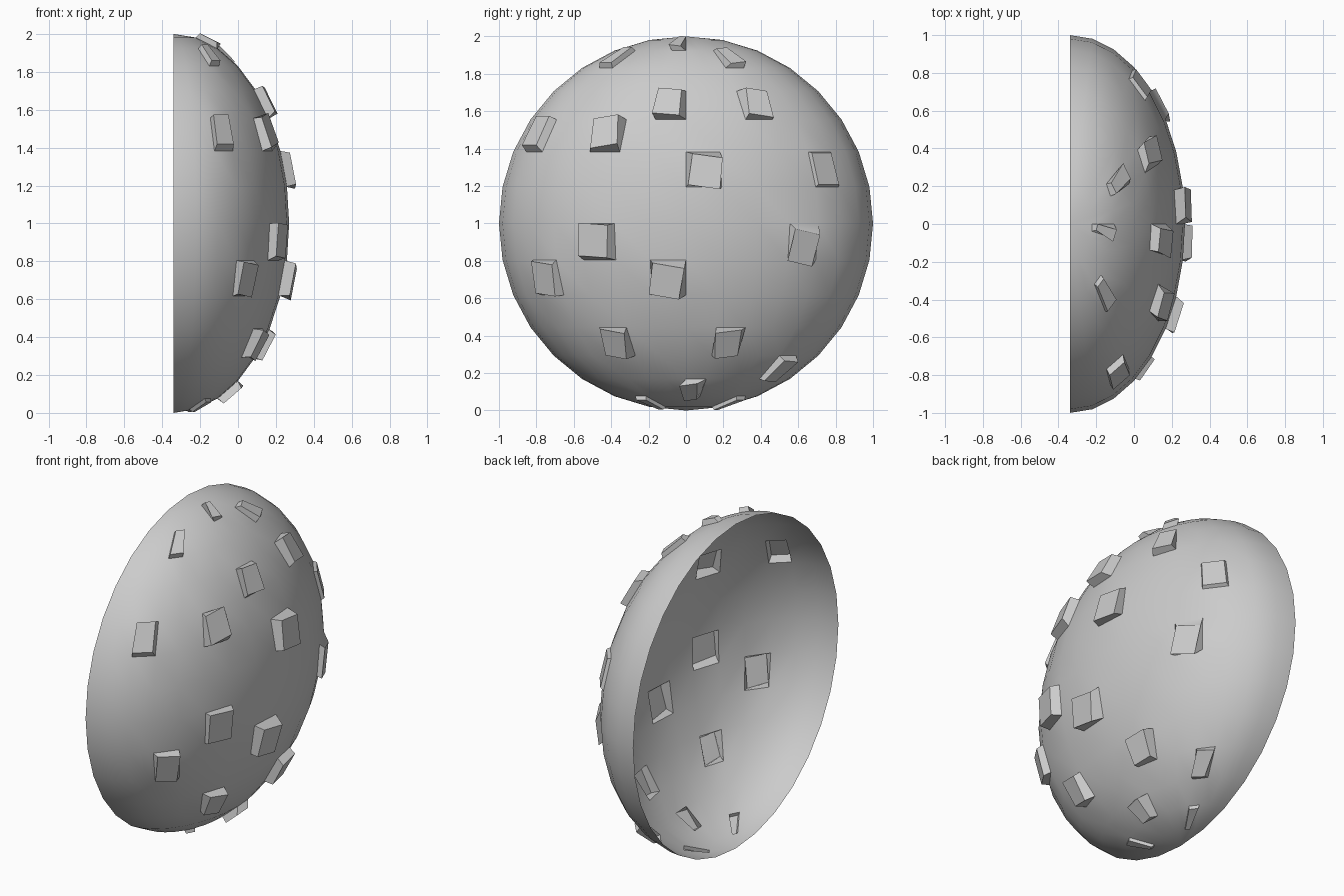
import bpy, bmesh, math
from mathutils import Vector, Matrix

if "Cube" in bpy.data.objects:
    bpy.data.objects.remove(bpy.data.objects["Cube"])

STEP = math.radians(11.25)      # 32 segments, 16 rings
DEPTH, BACK = 0.61, -0.34       # flattened depth, x of the open rim

# rocks: longitude cell, latitude cell, height, y shift, z shift, twist (deg)
ROCKS = [
    (-5, 5, .03, .00, .00, 0), (-1, 6, .03, -.01, -.01, -15), (2, 5, .03, .01, .00, 10),
    (-1, 3, .05, -.02, .00, -5), (2, 3, .04, .02, .00, -10),
    (-6, 2, .04, -.02, .02, 0), (-3, 2, .05, -.01, .01, 10),
    (0, 1, .05, .01, -.02, -8), (4, 1, .02, .00, .00, 0),
    (-3, -1, .05, -.02, .01, -4), (3, -1, .03, -.01, -.03, -12),
    (-5, -2, .04, -.01, .00, -8), (-1, -2, .06, -.01, -.01, -10),
    (-3, -4, .05, -.01, .01, -12), (1, -4, .05, -.01, .01, 8),
    (4, -5, .04, .00, .01, -6), (0, -6, .04, -.03, .01, 12),
    (-4, -7, .02, .00, .01, 0), (4, -7, .02, .00, .00, 0),
]

# half shell: sphere with its back half removed, left open
bm = bmesh.new()
bmesh.ops.create_uvsphere(bm, u_segments=32, v_segments=16, radius=1)
bmesh.ops.delete(bm, geom=[v for v in bm.verts if v.co.x < -1e-4], context='VERTS')

# index the grid cells before flattening
cells = {}
for f in bm.faces:
    c = f.calc_center_median()
    lon = math.atan2(c.y, c.x)
    lat = math.atan2(c.z, math.hypot(c.x, c.y))
    cells[(math.floor(lon / STEP), math.floor(lat / STEP))] = f

bmesh.ops.transform(bm, verts=bm.verts,
                    matrix=Matrix.Translation((BACK, 0, 1)) @ Matrix.Diagonal((DEPTH, 1, 1, 1)))
bm.normal_update()

# rocks: cells pulled outward, shrunk, shifted and twisted
for i, j, h, dy, dz, twist in ROCKS:
    face = cells[(i, j)]
    n = face.normal.copy()
    top = bmesh.ops.extrude_discrete_faces(bm, faces=[face])['faces'][0]
    c = top.calc_center_median()
    rot = Matrix.Rotation(math.radians(twist), 3, n)
    shift = Vector((0, dy, dz))
    shift -= n * shift.dot(n)
    for v in top.verts:
        v.co = c + rot @ (v.co - c) * 0.9 + n * h + shift
bm.normal_update()

mesh = bpy.data.meshes.new("rocky_half_shell")
bm.to_mesh(mesh)
bm.free()
shell = bpy.data.objects.new("rocky_half_shell", mesh)
bpy.context.collection.objects.link(shell)
bpy.context.view_layer.objects.active = shell
shell.select_set(True)
bpy.ops.object.shade_smooth_by_angle(angle=math.radians(30))
